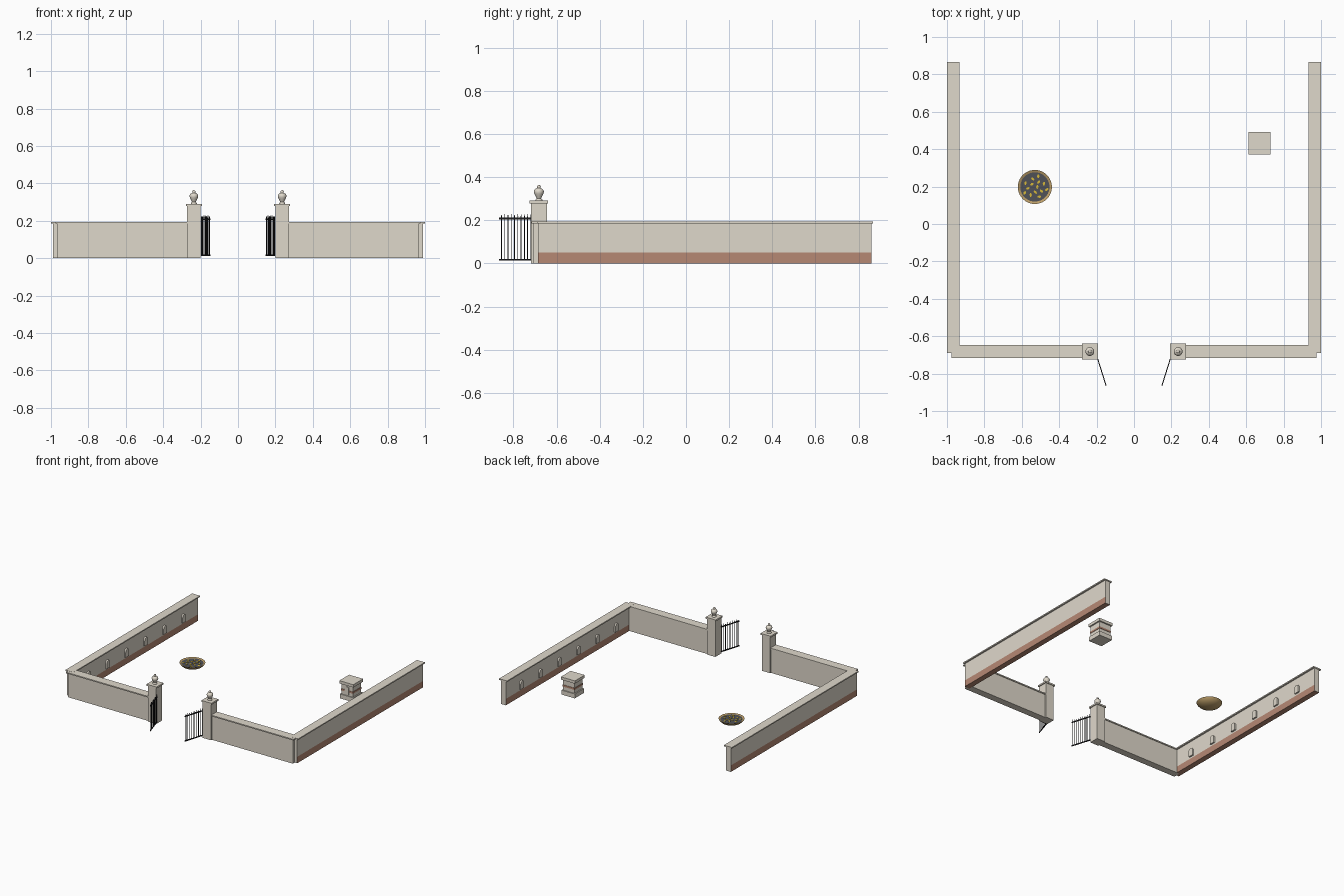
import bpy, bmesh, math, random
from mathutils import Vector, Matrix

if "Cube" in bpy.data.objects:
    bpy.data.objects.remove(bpy.data.objects["Cube"])

random.seed(4)


def mat(name, rgb):
    m = bpy.data.materials.new(name)
    m.diffuse_color = (*rgb, 1)
    m.use_nodes = True
    m.node_tree.nodes["Principled BSDF"].inputs["Base Color"].default_value = m.diffuse_color
    return m


STONE = mat("warm_stone", (0.74, 0.69, 0.60))
BRICK = mat("red_brick", (0.47, 0.25, 0.175))
IRON = mat("black_iron", (0.012, 0.012, 0.014))
BRONZE = mat("tan_bronze", (0.50, 0.34, 0.14))
WATER = mat("dark_slate", (0.08, 0.083, 0.095))
GOLD = mat("yellow_gold", (0.68, 0.48, 0.04))


def finish(bm, name, *mats):
    bmesh.ops.recalc_face_normals(bm, faces=bm.faces)
    me = bpy.data.meshes.new(name)
    bm.to_mesh(me)
    bm.free()
    for m in mats:
        me.materials.append(m)
    ob = bpy.data.objects.new(name, me)
    bpy.context.collection.objects.link(ob)
    return ob


def add_box(bm, x0, x1, y0, y1, z0, z1):
    M = Matrix.Translation(((x0 + x1) / 2, (y0 + y1) / 2, (z0 + z1) / 2)) @ \
        Matrix.Diagonal((abs(x1 - x0), y1 - y0, z1 - z0, 1))
    bmesh.ops.create_cube(bm, size=1, matrix=M)


def box(name, m, *dims):
    bm = bmesh.new()
    add_box(bm, *dims)
    return finish(bm, name, m)


def lathe(name, m, profile, loc, steps=32):
    bm = bmesh.new()
    vs = [bm.verts.new((r, 0, z)) for r, z in profile]
    es = [bm.edges.new(p) for p in zip(vs, vs[1:])]
    bmesh.ops.spin(bm, geom=vs + es, cent=(0, 0, 0), axis=(0, 0, 1),
                   angle=math.tau, steps=steps)
    bmesh.ops.remove_doubles(bm, verts=bm.verts, dist=1e-5)
    ob = finish(bm, name, m)
    ob.location = loc
    bpy.ops.object.select_all(action='DESELECT')
    ob.select_set(True)
    bpy.context.view_layer.objects.active = ob
    bpy.ops.object.shade_smooth_by_angle(angle=math.radians(50))
    return ob


def add_arch(bm, origin, along, out, w, h, depth):
    """Round-topped plaque standing out of a vertical wall."""
    along, out, up = Vector(along), Vector(out), Vector((0, 0, 1))
    r = w / 2
    pts = [(-r, 0), (r, 0)] + [(r * math.cos(a), h - r + r * math.sin(a))
                               for a in (math.pi * i / 8 for i in range(9))]
    # the arch's first point sits on the jamb, above the two bottom corners
    f = bm.faces.new([bm.verts.new(Vector(origin) + along * u + up * v)
                      for u, v in pts])
    g = bmesh.ops.extrude_face_region(bm, geom=[f])["geom"]
    bmesh.ops.translate(bm, vec=out * depth,
                        verts=[v for v in g if isinstance(v, bmesh.types.BMVert)])


for s, side in ((-1, "left"), (1, "right")):
    # side wall, brick at the foot of its long faces
    bm = bmesh.new()
    add_box(bm, s * 0.945, s * 0.988, -0.685, 0.861, 0, 0.187)
    bmesh.ops.bisect_plane(bm, geom=bm.verts[:] + bm.edges[:] + bm.faces[:],
                           plane_co=(0, 0, 0.05), plane_no=(0, 0, 1))
    bm.normal_update()
    for f in bm.faces:
        if f.calc_center_median().z < 0.05 and abs(f.normal.y) < 0.5:
            f.material_index = 1
    finish(bm, side + "_side_wall", STONE, BRICK)
    box(side + "_side_coping", STONE, s * 0.932, s * 1.0, -0.69, 0.866, 0.186, 0.195)

    # row of arched plaques on the inner face
    bm = bmesh.new()
    for i in range(6):
        add_arch(bm, (s * 0.945, -0.49 + 0.233 * i, 0.062), (0, 1, 0), (-s, 0, 0),
                 0.042, 0.062, 0.012)
    finish(bm, side + "_wall_plaques", STONE)

    # front wall
    box(side + "_front_wall", STONE, s * 0.24, s * 0.967, -0.708, -0.653, 0, 0.187)
    box(side + "_front_coping", STONE, s * 0.24, s * 0.977, -0.716, -0.647, 0.1855, 0.1945)

    # gate pillar with cap and finial
    px, py = s * 0.236, -0.682
    box(side + "_pillar", STONE, px - 0.036, px + 0.036, py - 0.037, py + 0.037, 0, 0.28)
    box(side + "_pillar_cap", STONE, px - 0.043, px + 0.043, py - 0.043, py + 0.043, 0.279, 0.291)
    lathe(side + "_finial", STONE,
          [(0, 0), (0.016, 0), (0.016, 0.005), (0.010, 0.010), (0.016, 0.022), (0.021, 0.032),
           (0.0235, 0.041), (0.021, 0.050), (0.014, 0.056), (0.008, 0.059), (0.009, 0.065),
           (0.006, 0.071), (0, 0.073)], (px, py, 0.291), 24)

    # open iron gate leaf
    a, b = Vector((s * 0.196, -0.715, 0)), Vector((s * 0.149, -0.865, 0))
    L = (b - a).length
    bm = bmesh.new()
    for z in (0.017, 0.208):
        add_box(bm, 0, L, -0.0025, 0.0025, z - 0.004, z + 0.004)
    for i in range(10):
        x = 0.004 + (L - 0.014) * i / 9
        bmesh.ops.create_cone(bm, cap_ends=True, segments=8, radius1=0.002, radius2=0.002,
                              depth=0.2, matrix=Matrix.Translation((x, 0, 0.117)))
        bmesh.ops.create_cone(bm, cap_ends=True, segments=8, radius1=0.0025, radius2=0.0005,
                              depth=0.014, matrix=Matrix.Translation((x, 0, 0.222)))
    gate = finish(bm, side + "_gate", IRON)
    gate.location = a
    gate.rotation_euler.z = math.atan2(b.y - a.y, b.x - a.x)

# shallow dish with dark filling and scattered gold pieces
C = (-0.53, 0.198, 0)
lathe("dish", BRONZE,
      [(0, 0), (0.03, 0.002), (0.055, 0.009), (0.075, 0.02), (0.087, 0.033), (0.091, 0.040),
       (0.078, 0.036), (0.06, 0.026), (0, 0.02)], C, 40)
lathe("dish_filling", WATER, [(0, 0.034), (0.078, 0.036)], C, 40)
bm = bmesh.new()
for i in range(14):
    r, t = 0.066 * math.sqrt((i + 0.5) / 14), i * 2.4
    M = Matrix.Translation((r * math.cos(t), r * math.sin(t), 0.0365)) @ \
        Matrix.Rotation(random.uniform(0, 6), 4, 'Z') @ Matrix.Diagonal((1, 0.6, 1, 1))
    bmesh.ops.create_cone(bm, cap_ends=True, segments=6, radius1=0.011, radius2=0.011,
                          depth=0.003, matrix=M)
finish(bm, "gold_pieces", GOLD).location = C

# square pedestal with brick band and plaques
cx, cy = 0.671, 0.431
for name, m, h, z0, z1 in (("base", STONE, 0.057, 0, 0.034), ("body", STONE, 0.049, 0.033, 0.117),
                           ("band", BRICK, 0.052, 0.062, 0.076), ("cap", STONE, 0.060, 0.116, 0.138)):
    box("pedestal_" + name, m, cx - h, cx + h, cy - h, cy + h, z0, z1)
bm = bmesh.new()
add_arch(bm, (cx, cy - 0.049, 0.045), (1, 0, 0), (0, -1, 0), 0.034, 0.06, 0.007)
finish(bm, "pedestal_plaque", STONE)
